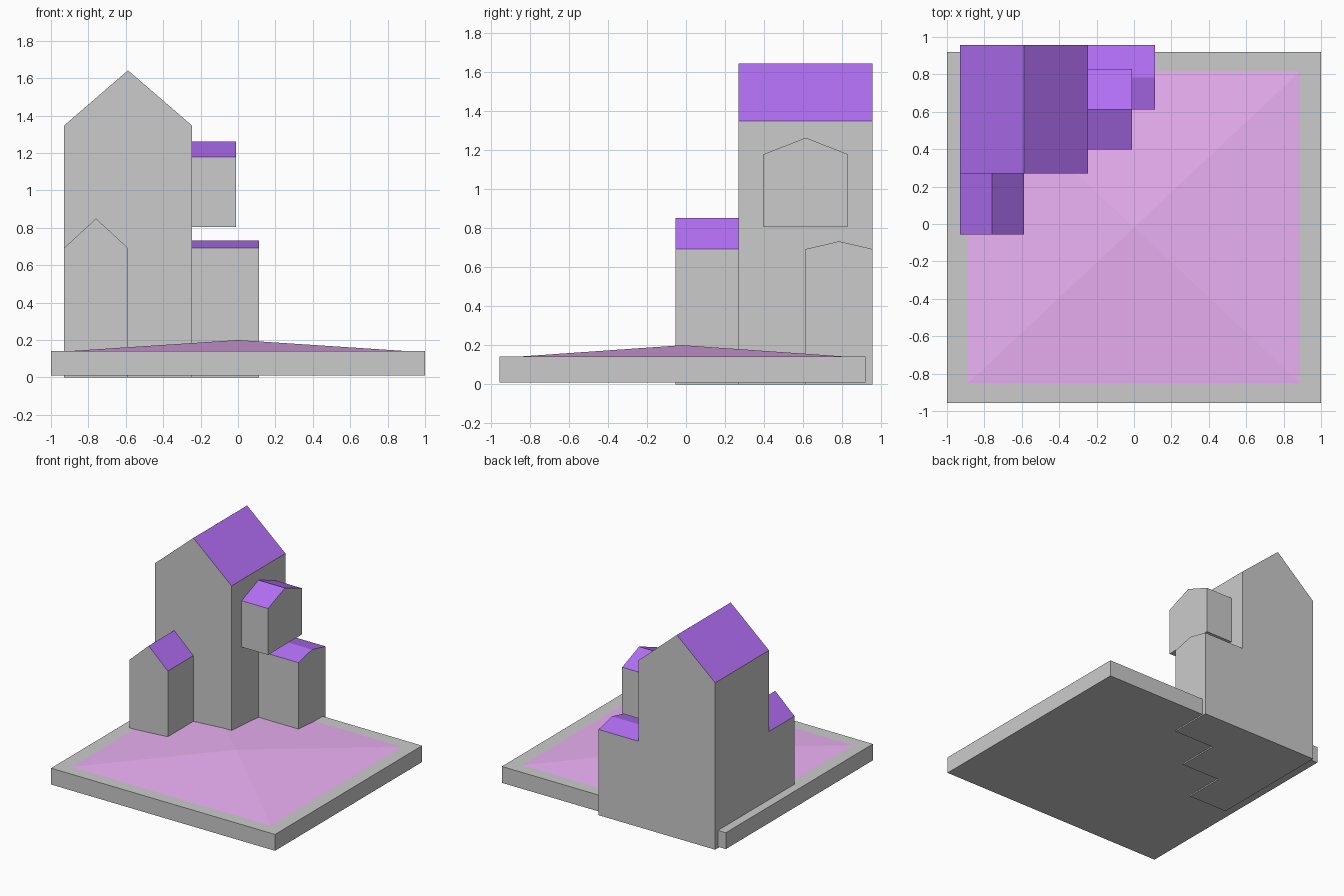
import bpy

if "Cube" in bpy.data.objects:
    bpy.data.objects.remove(bpy.data.objects["Cube"])


def material(name, rgb):
    m = bpy.data.materials.new(name)
    m.diffuse_color = (*rgb, 1)
    m.use_nodes = True
    m.node_tree.nodes["Principled BSDF"].inputs["Base Color"].default_value = m.diffuse_color
    return m


PURPLE = material("roof_purple", (0.45, 0.16, 0.92))
PINK = material("yard_pink", (0.84, 0.44, 0.92))


def add_mesh(name, verts, faces, mat=None):
    me = bpy.data.meshes.new(name)
    me.from_pydata(verts, [], faces)
    if mat:
        me.materials.append(mat)
    ob = bpy.data.objects.new(name, me)
    bpy.context.collection.objects.link(ob)
    return ob


def house(name, x, y, z0, eave, ridge, ridge_axis):
    """Gabled block: grey walls, gables and floor, plus two coloured roof slopes."""
    if ridge_axis == 'Y':
        (a0, a1), (b0, b1) = x, y
        place = lambda a, b, z: (a, b, z)
    else:
        # rotate the profile a quarter turn so the winding stays outward
        (a0, a1), (b0, b1) = y, (-x[1], -x[0])
        place = lambda a, b, z: (-b, a, z)
    profile = [(a0, z0), (a1, z0), (a1, eave), ((a0 + a1) / 2, ridge), (a0, eave)]
    verts = [place(a, b, z) for b in (b0, b1) for a, z in profile]
    walls = [(0, 1, 2, 3, 4), (9, 8, 7, 6, 5),
             (0, 5, 6, 1), (1, 6, 7, 2), (4, 9, 5, 0)]
    add_mesh(name + "_walls", verts, walls)
    add_mesh(name + "_roof", verts[2:5] + verts[7:10],
             [(0, 3, 4, 1), (1, 4, 5, 2)], PURPLE)


# Base slab
bpy.ops.mesh.primitive_cube_add(size=1, location=(0, -0.018, 0.076))
slab = bpy.context.object
slab.name = "base_slab"
slab.scale = (2, 1.876, 0.132)

# Shallow pyramid yard resting on the slab
hx, hy, cy = 0.888, 0.834, -0.018
add_mesh("yard_mound",
         [(-hx, cy - hy, 0.142), (hx, cy - hy, 0.142), (hx, cy + hy, 0.142),
          (-hx, cy + hy, 0.142), (0, cy, 0.2)],
         [(0, 1, 4), (1, 2, 4), (2, 3, 4), (3, 0, 4), (3, 2, 1, 0)], PINK)

# Main tower and its three annexes
house("tower", (-0.93, -0.246), (0.27, 0.956), 0, 1.347, 1.642, 'Y')
house("front_annex", (-0.93, -0.588), (-0.055, 0.27), 0, 0.692, 0.85, 'Y')
house("side_annex", (-0.246, 0.112), (0.612, 0.956), 0, 0.692, 0.732, 'X')
house("hanging_bay", (-0.246, -0.01), (0.398, 0.828), 0.804, 1.178, 1.262, 'X')
